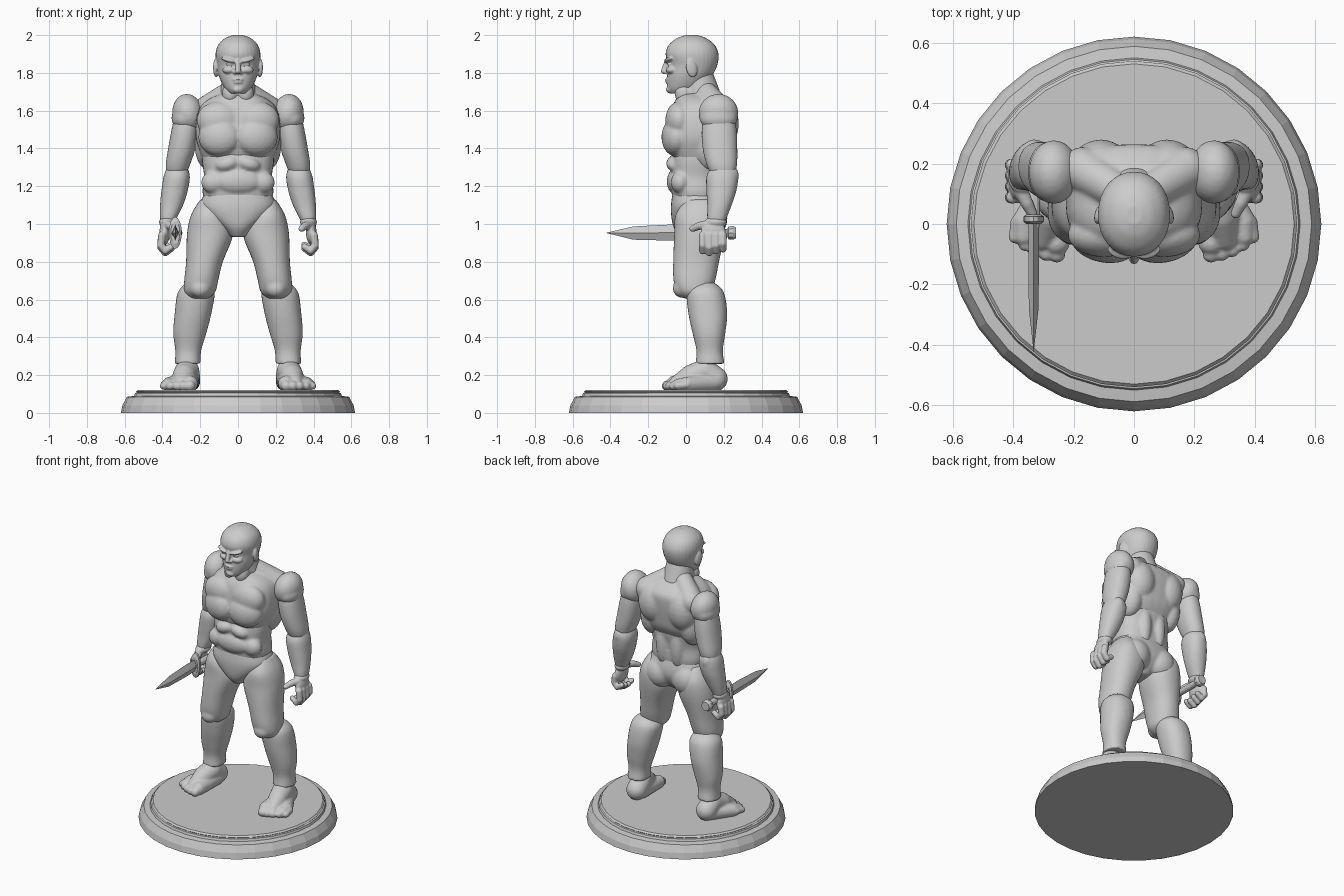
import bpy, bmesh
from math import cos, sin, pi, copysign
from mathutils import Vector, Matrix, Euler

old = bpy.data.objects.get("Cube")
if old:
    bpy.data.objects.remove(old, do_unlink=True)

GREY = (0.6, 0.6, 0.6, 1)
stone = bpy.data.materials.new("plain_grey")
stone.use_nodes = True
stone.diffuse_color = GREY
stone.node_tree.nodes["Principled BSDF"].inputs["Base Color"].default_value = GREY


def finish(name, bm):
    bmesh.ops.recalc_face_normals(bm, faces=bm.faces)
    mesh = bpy.data.meshes.new(name)
    bm.to_mesh(mesh)
    bm.free()
    mesh.materials.append(stone)
    obj = bpy.data.objects.new(name, mesh)
    bpy.context.collection.objects.link(obj)
    return obj


def spline(a, b, c, d, t):
    return b + t * ((c - a) + t * ((2 * a - 5 * b + 4 * c - d) + t * (3 * (b - c) + d - a))) / 2


class Clay:
    """Collects overlapping volumes and fuses them into one smooth body part."""

    def __init__(self, name, voxel=0.009, side=1):
        self.name, self.voxel, self.side = name, voxel, side
        self.bm = bmesh.new()

    def ball(self, centre, radii, turn=(0, 0, 0)):
        x, y, z = centre
        place = Matrix.LocRotScale(Vector((x, y, z)), Euler(turn), Vector(radii))
        flip = Matrix.Diagonal((self.side, 1, 1, 1))
        bmesh.ops.create_icosphere(self.bm, subdivisions=3, radius=1, matrix=flip @ place)

    def pair(self, centre, radii, turn=(0, 0, 0)):
        x, y, z = centre
        a, b, c = turn
        self.ball(centre, radii, turn)
        self.ball((-x, y, z), radii, (a, -b, -c))

    def limb(self, *joints, steps=8):
        # joints are (x, y, z, radius); balls are strung between them
        for a, b in zip(joints, joints[1:]):
            for i in range(steps + 1):
                x, y, z, r = Vector(a).lerp(Vector(b), i / steps)
                self.ball((x, y, z), (r, r, r))

    def loft(self, rings, boxy=2.3, sides=32, steps=5):
        # rings are (z, x min, x max, y min, y max), joined by a smooth curve
        rows = [Vector(r) for r in rings]
        rows = [rows[0]] + rows + [rows[-1]]
        path = [spline(*rows[i:i + 4], k / steps)
                for i in range(len(rows) - 3) for k in range(steps)] + [rows[-1]]
        loops = []
        for z, x0, x1, y0, y1 in path:
            loop = []
            for k in range(sides):
                c, s = cos(2 * pi * k / sides), sin(2 * pi * k / sides)
                u = copysign(abs(c) ** (2 / boxy), c)
                v = copysign(abs(s) ** (2 / boxy), s)
                x = (x0 + x1 + (x1 - x0) * u) / 2
                y = (y0 + y1 + (y1 - y0) * v) / 2
                loop.append(self.bm.verts.new((x * self.side, y, z)))
            loops.append(loop)
        for p, q in zip(loops, loops[1:]):
            for k in range(sides):
                j = (k + 1) % sides
                self.bm.faces.new((p[k], p[j], q[j], q[k]))
        self.bm.faces.new(loops[0])
        self.bm.faces.new(loops[-1])

    def fuse(self, smooth=4):
        obj = finish(self.name, self.bm)
        mod = obj.modifiers.new("Fuse", 'REMESH')
        mod.mode, mod.voxel_size, mod.use_smooth_shade = 'VOXEL', self.voxel, True
        mod = obj.modifiers.new("Soften", 'SMOOTH')
        mod.factor, mod.iterations = 0.5, smooth


def centred(rings):
    return [(z, -w, w, y0, y1) for z, w, y0, y1 in rings]


def lathe(name, profile, sides, matrix=Matrix()):
    bm = bmesh.new()
    loops = [[bm.verts.new((r * cos(2 * pi * k / sides), r * sin(2 * pi * k / sides), z))
              for k in range(sides)] for r, z in profile]
    for p, q in zip(loops, loops[1:]):
        for k in range(sides):
            j = (k + 1) % sides
            bm.faces.new((p[k], p[j], q[j], q[k]))
    bm.faces.new(loops[0])
    bm.faces.new(loops[-1])
    bm.transform(matrix)
    return finish(name, bm)


# Round stand with a sloped rim and a raised disc
lathe("stand", [(.62, 0), (.612, .04), (.588, .085), (.55, .09), (.545, .105),
                (.535, .107), (.54, .112), (.53, .122)], 32)

# Head
head = Clay("head", 0.005)
head.loft(centred([(1.69, .04, -.085, 0), (1.72, .072, -.098, .08), (1.78, .1, -.1, .135),
                   (1.84, .112, -.094, .165), (1.9, .119, -.108, .172), (1.95, .104, -.09, .15),
                   (1.985, .066, -.045, .105), (2, .025, 0, .06)]), 2.1)
head.pair((.05, -.092, 1.868), (.042, .022, .011), (0, -.25, .35))
head.pair((.05, -.08, 1.815), (.034, .024, .02), (0, 0, .4))
head.pair((.045, -.088, 1.845), (.019, .011, .008))
head.limb((0, -.1, 1.865, .012), (0, -.117, 1.81, .016))
head.pair((.015, -.102, 1.803), (.012, .014, .01))
head.ball((0, -.097, 1.765), (.03, .014, .007))
head.ball((0, -.095, 1.75), (.026, .014, .008))
head.ball((0, -.084, 1.712), (.03, .022, .02))
head.pair((.117, .03, 1.825), (.014, .03, .05), (.2, 0, .2))
head.fuse(2)

# Neck
neck = Clay("neck")
neck.limb((0, .09, 1.66, .1), (0, .065, 1.77, .085))
neck.pair((.04, -.01, 1.69), (.045, .05, .06))
neck.fuse()

# Chest with pectorals, shoulder blades and trapezius
chest = Clay("chest")
chest.loft(centred([(1.33, .18, -.06, .2), (1.39, .205, -.085, .235), (1.46, .225, -.095, .25),
                    (1.55, .222, -.09, .262), (1.62, .2, -.075, .26), (1.665, .15, -.05, .22),
                    (1.69, .09, -.03, .18)]), 2.7)
chest.pair((.1, -.06, 1.46), (.112, .068, .1), (0, 0, .2))
chest.pair((.1, -.035, 1.55), (.12, .075, .1))
chest.pair((.11, .18, 1.53), (.105, .1, .14))
chest.pair((.15, .13, 1.42), (.08, .1, .14))
for s in (-1, 1):
    chest.limb((s * .04, .1, 1.7, .06), (s * .17, .18, 1.6, .075))
chest.fuse()

# Belly with soft abdominal muscles and back columns
belly = Clay("belly")
belly.loft(centred([(1.1, .17, -.06, .18), (1.17, .188, -.075, .19), (1.25, .18, -.08, .19),
                    (1.33, .19, -.08, .205), (1.4, .19, -.07, .21)]), 2.5)
belly.pair((.055, -.06, 1.32), (.065, .045, .04), (0, .3, 0))
belly.ball((0, -.06, 1.225), (.12, .042, .065))
belly.pair((.13, -.03, 1.22), (.065, .05, .06))
belly.pair((.055, .17, 1.25), (.045, .04, .14))
belly.fuse()

# Pelvis
pelvis = Clay("pelvis")
pelvis.loft(centred([(1.17, .175, -.07, .18), (1.1, .2, -.08, .2), (1.04, .165, -.078, .2),
                     (.98, .09, -.065, .17), (.93, .04, -.03, .12)]), 2.4)
pelvis.pair((.1, .13, 1.03), (.1, .09, .105))
pelvis.fuse()

for side, word in ((1, "left"), (-1, "right")):
    # Thigh
    thigh = Clay(word + "_thigh", side=side)
    thigh.loft([(1.13, .11, .2, .0, .15), (1.05, .06, .248, -.055, .2), (.95, .025, .27, -.062, .205),
                (.8, .08, .275, -.068, .175), (.7, .105, .285, -.066, .155),
                (.64, .12, .283, -.045, .13), (.605, .16, .25, -.01, .09)], 2.2)
    thigh.ball((.2, -.025, .66), (.055, .045, .05))
    thigh.fuse()

    # Shin and calf
    shin = Clay(word + "_lower_leg", side=side)
    shin.loft([(.69, .17, .27, .05, .15), (.64, .125, .318, .005, .2), (.53, .14, .335, .012, .218),
               (.42, .168, .343, .035, .208), (.33, .195, .332, .055, .195), (.26, .198, .335, .05, .205)], 2.2)
    shin.fuse()

    # Foot with five toes
    foot = Clay(word + "_foot", 0.007, side)
    foot.limb((.265, .155, .18, .066), (.27, .1, .22, .066), (.285, .03, .195, .062),
              (.3, -.045, .155, .045))
    foot.limb((.25, .12, .165, .05), (.255, -.06, .155, .043))
    foot.limb((.28, .13, .16, .05), (.36, .01, .15, .042), (.365, -.04, .148, .033))
    for i in range(5):
        x, y, r = .25 + i * .035, -.1 + i * i * .0035, .028 - i * .002
        foot.limb((x, y + .05, .15, r), (x + .005, y, .143, r), steps=4)
    foot.fuse(2)

    # Shoulder cap
    shoulder = Clay(word + "_shoulder", side=side)
    shoulder.ball((.265, .172, 1.585), (.083, .106, .105), (0, .15, 0))
    shoulder.ball((.285, .172, 1.56), (.067, .1, .07))
    shoulder.fuse()

    # Upper arm
    arm = Clay(word + "_upper_arm", side=side)
    arm.loft([(1.6, .21, .33, .1, .25), (1.5, .21, .352, .083, .268), (1.4, .225, .37, .088, .272),
              (1.31, .255, .383, .11, .27), (1.25, .28, .375, .14, .255)], 2.2)
    arm.fuse()

    # Forearm with elbow
    forearm = Clay(word + "_forearm", side=side)
    forearm.loft([(1.32, .28, .365, .15, .245), (1.26, .255, .392, .11, .275), (1.18, .265, .405, .108, .268),
                  (1.1, .29, .413, .112, .242), (1.03, .325, .413, .112, .215), (1, .34, .405, .12, .205)], 2.2)
    forearm.ball((.33, .245, 1.255), (.04, .035, .05))
    forearm.fuse()

    # Half-closed hand
    hand = Clay(word + "_hand", 0.005, side)
    hand.ball((.373, .158, 1.01), (.045, .058, .032))
    hand.ball((.388, .145, .955), (.028, .066, .065))
    for i in range(4):
        y, low = .088 + i * .036, .848 + abs(i - 1) * .01
        hand.limb((.402, y, .94, .021), (.408, y, low + .03, .02),
                  (.385, y, low, .019), (.352, y, low + .022, .017), steps=5)
    hand.limb((.375, .11, .995, .025), (.355, .07, .99, .021), (.337, .035, .975, .017))
    hand.fuse(2)

# Dagger lying level in the right hand
along = Matrix.Translation((-.332, 0, .953)) @ Matrix.Rotation(-pi / 2, 4, 'X')
lathe("grip", [(.019, -.01), (.022, .1), (.019, .225)], 12, along)
lathe("pommel", [(.02, .218), (.036, .226), (.038, .25), (.03, .265)], 10, along)
stretch = Matrix.Diagonal((.4, 1, 1, 1))
lathe("guard", [(.06, 0), (.085, .008), (.085, .024), (.06, .032)], 16, along @ stretch)

bm = bmesh.new()
sections = []
for y, top, bottom, half in ((.01, .993, .915, .017), (-.08, .997, .912, .018), (-.28, .987, .917, .016)):
    mid = (top + bottom) / 2
    sections.append([bm.verts.new((-.332 + dx, y, z))
                     for dx, z in ((0, top), (half, mid), (0, bottom), (-half, mid))])
tip = bm.verts.new((-.332, -.425, .953))
for p, q in zip(sections, sections[1:]):
    for k in range(4):
        j = (k + 1) % 4
        bm.faces.new((p[k], p[j], q[j], q[k]))
for k in range(4):
    bm.faces.new((sections[-1][k], sections[-1][(k + 1) % 4], tip))
bm.faces.new(sections[0])
finish("blade", bm)
